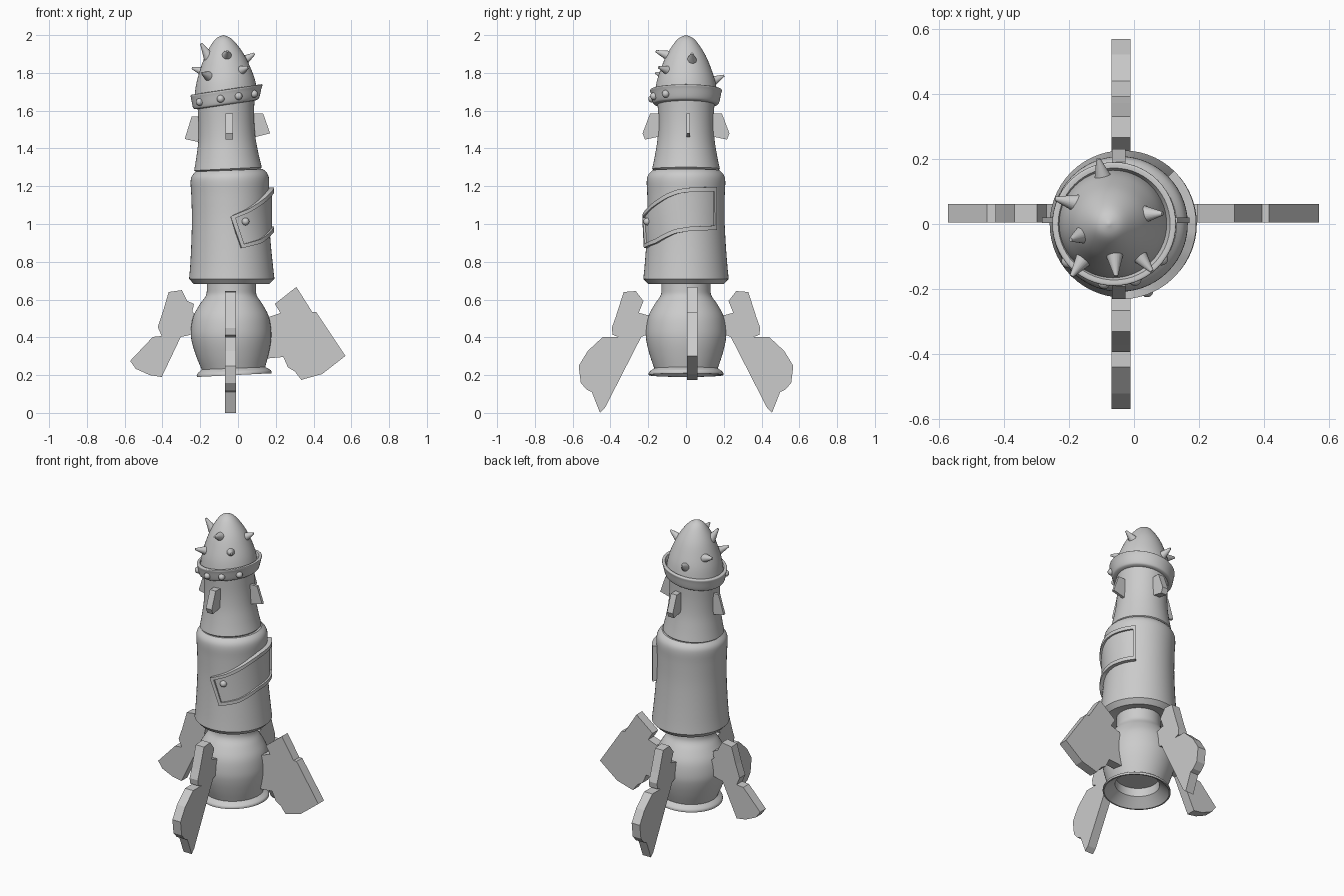
import bpy, bmesh
from math import sin, cos, pi, radians, sqrt
from mathutils import Vector

if "Cube" in bpy.data.objects:
    bpy.data.objects.remove(bpy.data.objects["Cube"])

smooth = []


def finish(name, bm, is_smooth=True):
    bmesh.ops.remove_doubles(bm, verts=bm.verts, dist=1e-5)
    bmesh.ops.recalc_face_normals(bm, faces=bm.faces)
    me = bpy.data.meshes.new(name)
    bm.to_mesh(me)
    bm.free()
    ob = bpy.data.objects.new(name, me)
    bpy.context.collection.objects.link(ob)
    if is_smooth:
        smooth.append(ob)
    return ob


def spline(pts, steps=4):
    """Catmull-Rom through the points; a doubled point stays a sharp corner."""
    p = [Vector(q) for q in pts]
    p = [p[0]] + p + [p[-1]]
    out = [p[0]]
    for a, b, c, d in zip(p, p[1:], p[2:], p[3:]):
        if (b - c).length < 1e-6:
            continue
        for i in range(1, steps + 1):
            t = i / steps
            out.append(0.5 * (2 * b + (c - a) * t + (2 * a - 5 * b + 4 * c - d) * t * t
                              + (3 * b - a - 3 * c + d) * t ** 3))
    return out


def lathe(name, pts, seg=56):
    """Round body on a bent axis. Points are (centre x, z, radius, tilt)."""
    bm = bmesh.new()
    rings = []
    for cx, z, r, tilt in spline(pts):
        r = max(r, 0)
        rings.append([bm.verts.new((cx + r * cos(a), r * sin(a), z + r * cos(a) * tilt))
                      for a in (2 * pi * i / seg for i in range(seg))])
    for r0, r1 in zip(rings, rings[1:]):
        for i in range(seg):
            j = (i + 1) % seg
            bm.faces.new((r0[i], r0[j], r1[j], r1[i]))
    return finish(name, bm)


def plate(name, outline, axis, lo, hi, sign=1):
    """Flat fin: outline of (distance, z) extruded across its thickness."""
    bm = bmesh.new()
    f = bm.faces.new([bm.verts.new((d * sign, lo, z) if axis == 'x' else (lo, d * sign, z))
                      for d, z in outline])
    ex = bmesh.ops.extrude_face_region(bm, geom=[f])
    move = Vector((0, hi - lo, 0)) if axis == 'x' else Vector((hi - lo, 0, 0))
    bmesh.ops.translate(bm, vec=move, verts=[v for v in ex['geom'] if isinstance(v, bmesh.types.BMVert)])
    return finish(name, bm, False)


def sharp(*p):
    return [p, p]


# Nozzle and bulb
lathe("engine_bulb", [(-.025, .30, 0, 0)] + sharp(-.025, .30, .125, .03) + sharp(-.025, .25, .13, .04)
      + sharp(-.02, .2, .19, .05) + sharp(-.02, .2, .198, .05) + [(-.021, .216, .195, .05)]
      + sharp(-.024, .236, .168, .04)
      + [(-.03, .30, .190, .02), (-.035, .37, .208, 0), (-.037, .43, .213, 0), (-.037, .51, .200, 0),
         (-.036, .575, .166, 0), (-.035, .62, .135, 0), (-.035, .66, .13, 0), (-.035, .72, .13, 0)])

# Main hull
lathe("main_hull", sharp(-.034, .70, .12, 0) + sharp(-.034, .682, .2, 0) + sharp(-.033, .71, .226, 0)
      + [(-.034, .78, .219, 0), (-.037, .90, .210, 0), (-.04, 1.03, .204, .01), (-.042, 1.15, .205, .02),
         (-.043, 1.225, .208, .03), (-.045, 1.26, .200, .04)] + sharp(-.047, 1.284, .178, .04)
      + [(-.047, 1.284, .10, .04)])

# Upper hull
lathe("upper_hull", sharp(-.05, 1.28, .165, .05) + sharp(-.053, 1.292, .179, .05)
      + [(-.056, 1.36, .165, .06), (-.059, 1.45, .151, .08), (-.062, 1.55, .147, .1), (-.064, 1.66, .152, .13)])

# Tilted collar
lathe("collar", sharp(-.064, 1.63, .14, .15) + [(-.064, 1.633, .165, .15), (-.063, 1.645, .176, .15),
      (-.062, 1.69, .186, .15), (-.061, 1.706, .190, .15), (-.061, 1.712, .186, .15)]
      + sharp(-.061, 1.712, .172, .15) + [(-.062, 1.685, .160, .15)])

# Nose cone
lathe("nose_cone", [(-.064, 1.67, .169, .12), (-.066, 1.75, .156, .08), (-.068, 1.82, .134, .06),
      (-.071, 1.89, .105, .04), (-.074, 1.95, .068, .02), (-.076, 1.985, .036, 0), (-.077, 2.0, 0, 0)])

# Nose spikes: base point and tip point
spikes = [((-.095, .14, 1.755), (-.11, .2, 1.785)), ((-.175, .063, 1.805), (-.243, .078, 1.825)),
          ((-.152, -.105, 1.78), (-.192, -.16, 1.80)), ((-.155, -.032, 1.885), (-.195, -.048, 1.955)),
          ((-.06, -.09, 1.89), (-.055, -.16, 1.915)), ((.01, -.09, 1.81), (.055, -.145, 1.83)),
          ((.03, .03, 1.865), (.088, .032, 1.902))]
for i, (b, t) in enumerate(spikes):
    b, t = Vector(b), Vector(t)
    d = (t - b).normalized()
    b -= d * .03
    bm = bmesh.new()
    bmesh.ops.create_cone(bm, cap_ends=True, segments=20, radius1=.037, radius2=.006, depth=(t - b).length)
    bm.transform(d.to_track_quat('Z', 'Y').to_matrix().to_4x4())
    bmesh.ops.translate(bm, vec=(b + t) / 2, verts=bm.verts)
    finish(f"nose_spike_{i + 1}", bm)


def rivet(name, loc, r):
    bm = bmesh.new()
    bmesh.ops.create_uvsphere(bm, u_segments=16, v_segments=10, radius=r)
    bmesh.ops.translate(bm, vec=loc, verts=bm.verts)
    finish(name, bm)


# Rivets on the front of the collar
for i, x in enumerate((-.203, -.092, .003, .085)):
    dx = x + .062
    rivet(f"collar_rivet_{i + 1}", (x, -sqrt(.182 ** 2 - dx * dx), 1.667 + .15 * dx), .02)


# Curved armour patch with raised rim, wrapped around the right side
def lerp_table(tab, x):
    x = min(max(x, tab[0][0]), tab[-1][0])
    for (a, p), (b, q) in zip(tab, tab[1:]):
        if x <= b:
            return p + (q - p) * (x - a) / (b - a)


top = [(0, 1.04), (25, 1.08), (45, 1.122), (65, 1.163), (80, 1.184), (95, 1.192), (140, 1.197)]
low = [(0, .86), (15, .872), (45, .898), (60, .925), (75, .95), (95, .963), (140, .97)]
radius = (.19, .231, .22)
us = [(0, 0), (0, 1), (.04, 1), (.04, 2)] + [(.04 + .93 * i / 32, 2) for i in range(1, 33)] \
    + [(.97, 1), (1, 1), (1, 0)]
vs = [(0, 0), (0, 1), (.1, 1), (.1, 2), (.9, 2), (.9, 1), (1, 1), (1, 0)]
bm = bmesh.new()
grid = []
for u, lu in us:
    row = []
    for v, lv in vs:
        start = 15 * (1 - v)
        phi = start + (135 - start) * u
        z = lerp_table(low, phi) * (1 - v) + lerp_table(top, phi) * v
        r, a = radius[min(lu, lv)], radians(phi)
        row.append(bm.verts.new((-.04 + r * sin(a), -r * cos(a), z)))
    grid.append(row)
for g0, g1 in zip(grid, grid[1:]):
    for j in range(len(vs) - 1):
        bm.faces.new((g0[j], g1[j], g1[j + 1], g0[j + 1]))
finish("hull_patch", bm)
rivet("patch_rivet", (.04, -.205, 1.013), .02)

# Large fins
fin_fb = [(.266, .645), (.33, .64), (.372, .508), (.393, .45), (.388, .413), (.356, .402), (.44, .402),
          (.52, .328), (.568, .249), (.557, .159), (.525, .122), (.499, .111), (.478, .058), (.455, 0),
          (.43, .025), (.237, .402), (.17, .43), (.17, .508), (.25, .53), (.225, .592)]
plate("front_fin", fin_fb, 'y', -.069, -.011, -1)
plate("back_fin", fin_fb, 'y', -.069, -.011)
plate("left_fin", [(.367, .64), (.298, .65), (.268, .592), (.233, .577), (.242, .535), (.2, .50), (.2, .43),
                   (.266, .41), (.303, .402), (.404, .19), (.467, .20), (.541, .233), (.571, .275),
                   (.451, .402), (.404, .407), (.425, .455), (.398, .534)], 'x', .004, .062, -1)
plate("right_fin", [(.309, .667), (.393, .534), (.414, .534), (.569, .302), (.446, .206), (.335, .175),
                    (.3, .22), (.265, .24), (.24, .296), (.13, .286), (.13, .434), (.165, .508), (.225, .529),
                    (.195, .577)], 'x', .004, .062)

# Small fins on the upper hull
small = [(.12, 1.585), (.19, 1.585), (.23, 1.48), (.217, 1.447), (.155, 1.46), (.12, 1.47)]
plate("front_small_fin", small, 'y', -.067, -.026, -1)
plate("back_small_fin", small, 'y', -.067, -.026)
plate("left_small_fin", [(.18, 1.57), (.245, 1.57), (.282, 1.45), (.215, 1.435), (.18, 1.44)], 'x', .003, .02, -1)
plate("right_small_fin", [(.06, 1.585), (.133, 1.585), (.17, 1.48), (.09, 1.46), (.06, 1.465)], 'x', .003, .02)

# Smooth shading on the round parts
for ob in smooth:
    ob.select_set(True)
bpy.context.view_layer.objects.active = smooth[0]
bpy.ops.object.shade_smooth_by_angle(angle=radians(32))
